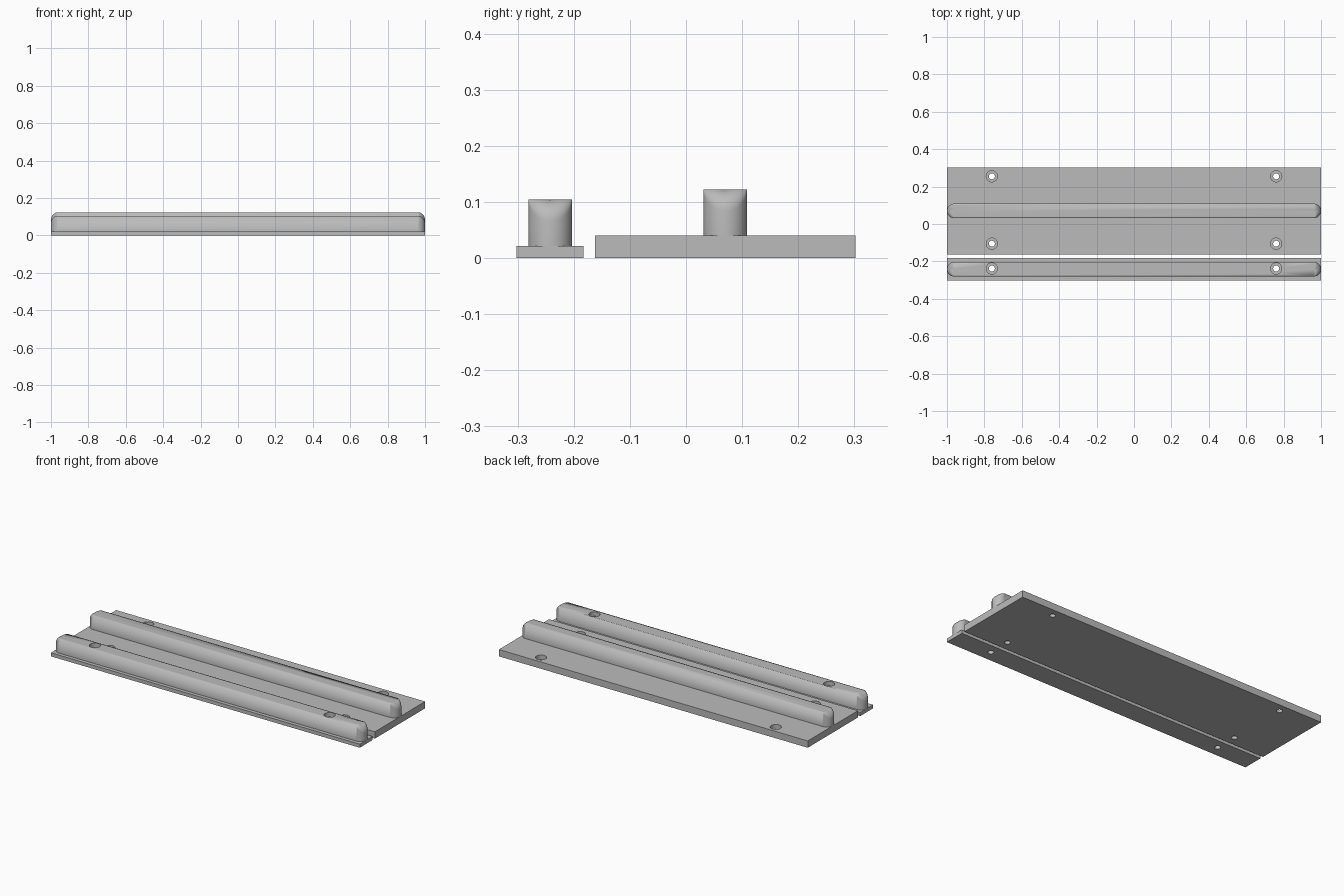
import bpy, bmesh, math

if "Cube" in bpy.data.objects:
    bpy.data.objects.remove(bpy.data.objects["Cube"])

grey = bpy.data.materials.new("plain grey")
grey.diffuse_color = (0.5, 0.5, 0.5, 1)
grey.use_nodes = True
grey.node_tree.nodes["Principled BSDF"].inputs["Base Color"].default_value = grey.diffuse_color


def finish(bm, name):
    bmesh.ops.remove_doubles(bm, verts=bm.verts, dist=1e-5)
    bmesh.ops.recalc_face_normals(bm, faces=bm.faces)
    me = bpy.data.meshes.new(name)
    bm.to_mesh(me)
    bm.free()
    ob = bpy.data.objects.new(name, me)
    bpy.context.collection.objects.link(ob)
    me.materials.append(grey)
    return ob


def slab(name, y0, y1, h):
    bm = bmesh.new()
    bmesh.ops.create_cube(bm, size=1)
    for v in bm.verts:
        v.co = (v.co.x * 2, (y0 + y1) / 2 + v.co.y * (y1 - y0), (v.co.z + 0.5) * h)
    return finish(bm, name)


def rail(name, yc, z0, z1, rad=0.039, fillet=0.0385, n=16, steps=8):
    """Round-ended bar whose end fillets fade out into sharp long edges."""
    bm = bmesh.new()

    def ring(drop):
        pts = []
        for side in (1, -1):
            for i in range(n + 1):
                t = -math.pi / 2 + math.pi * i / n
                f = fillet * max(0, math.cos(t))
                if drop is None:
                    r, z = rad, z0
                else:
                    r, z = rad - f * (1 - math.cos(drop)), z1 - f * (1 - math.sin(drop))
                pts.append(bm.verts.new((side * (1 - rad + r * math.cos(t)),
                                         yc + side * r * math.sin(t), z)))
        return pts

    rings = [ring(None)] + [ring(math.pi / 2 * k / steps) for k in range(steps + 1)]
    count = len(rings[0])
    for a, b in zip(rings, rings[1:]):
        for i in range(count):
            j = (i + 1) % count
            bm.faces.new((a[i], a[j], b[j], b[i]))
    bm.faces.new(rings[0])
    bm.faces.new(rings[-1])
    return finish(bm, name)


def drill(ob, y, top, depth):
    """Two counterbored screw holes, mirrored in x."""
    bm = bmesh.new()
    n = 32
    prof = [(0.016, -0.05), (0.016, top - depth), (0.03, top - depth), (0.03, top + 0.05)]
    for x in (-0.76, 0.76):
        rings = [[bm.verts.new((x + r * math.cos(2 * math.pi * i / n),
                                y + r * math.sin(2 * math.pi * i / n), z))
                  for i in range(n)] for r, z in prof]
        for a, b in zip(rings, rings[1:]):
            for i in range(n):
                j = (i + 1) % n
                bm.faces.new((a[i], a[j], b[j], b[i]))
        bm.faces.new(rings[0])
        bm.faces.new(rings[-1])
    cutter = finish(bm, "hole_cutter")
    cutter.hide_render = True
    mod = ob.modifiers.new("holes", 'BOOLEAN')
    mod.operation, mod.object, mod.solver = 'DIFFERENCE', cutter, 'EXACT'
    bpy.context.view_layer.objects.active = ob
    bpy.ops.object.modifier_apply(modifier=mod.name)
    bpy.data.objects.remove(cutter)


# Wide base plate with four holes and its rail
plate = slab("wide_plate", -0.162, 0.302, 0.04)
for y in (-0.105, 0.255):
    drill(plate, y, 0.04, 0.025)
back_rail = rail("back_rail", 0.07, 0.04, 0.122)

# Narrow strip with its rail, drilled through together
strip = slab("narrow_strip", -0.302, -0.183, 0.021)
front_rail = rail("front_rail", -0.242, 0.021, 0.104)
for ob in (strip, front_rail):
    drill(ob, -0.238, 0.104, 0.025)

# Smooth curved surfaces, sharp edges kept
for ob in (plate, back_rail, strip, front_rail):
    bpy.ops.object.select_all(action='DESELECT')
    ob.select_set(True)
    bpy.context.view_layer.objects.active = ob
    bpy.ops.object.shade_smooth_by_angle(angle=math.radians(30))
